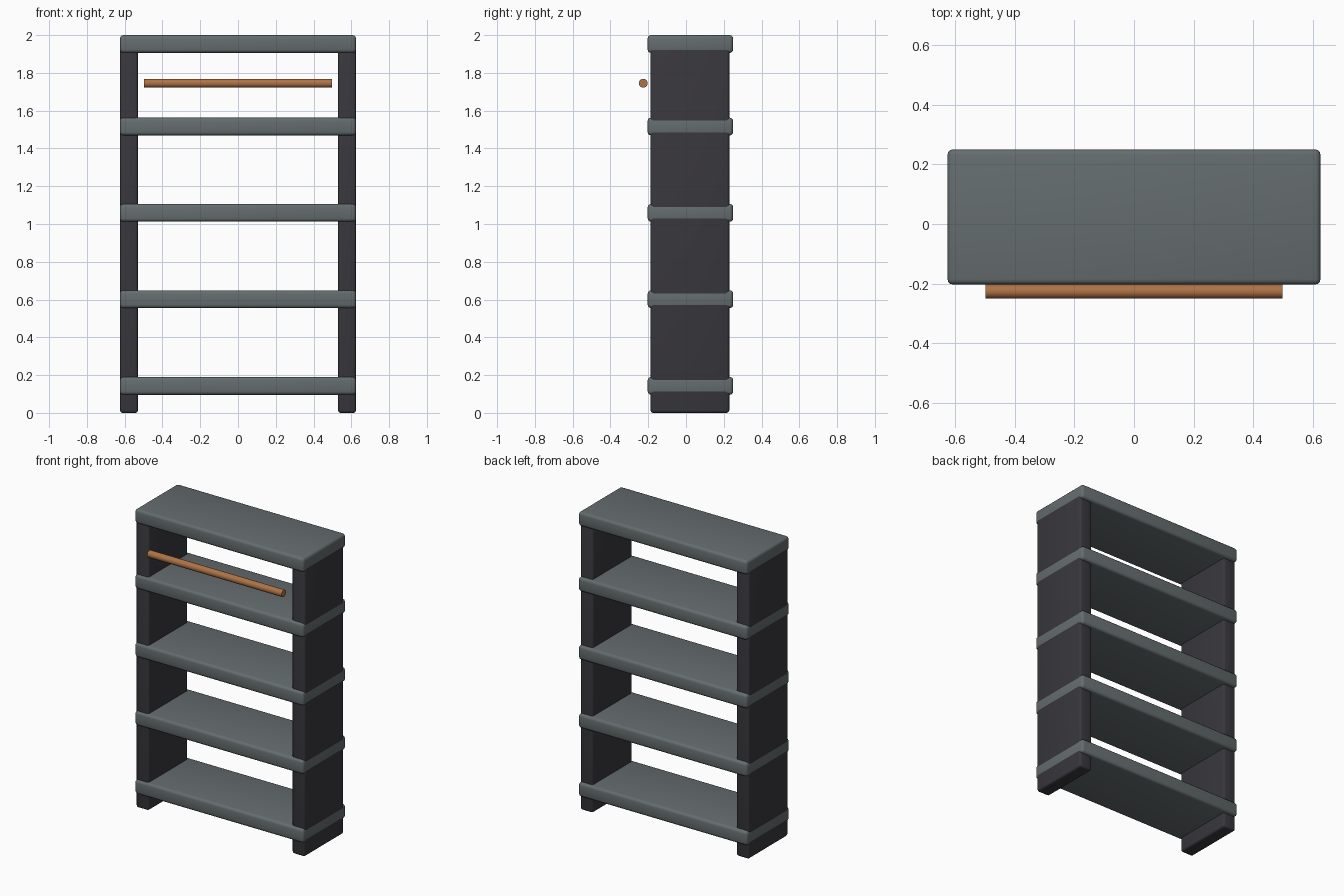
import bpy, math

if "Cube" in bpy.data.objects:
    bpy.data.objects.remove(bpy.data.objects["Cube"])


def material(name, rgb):
    m = bpy.data.materials.new(name)
    m.diffuse_color = (*rgb, 1.0)
    m.use_nodes = True
    m.node_tree.nodes["Principled BSDF"].inputs["Base Color"].default_value = m.diffuse_color
    return m


SHELF = material("slate grey", (0.13, 0.152, 0.157))
PANEL = material("charcoal", (0.04, 0.038, 0.045))
ROD = material("copper brown", (0.42, 0.17, 0.06))


def finish(ob, name, mat):
    ob.name = name
    ob.data.materials.append(mat)
    bpy.ops.object.shade_smooth_by_angle(angle=math.radians(35))


def rounded_box(name, lo, hi, bevel, mat):
    centre = [(a + b) / 2 for a, b in zip(lo, hi)]
    bpy.ops.mesh.primitive_cube_add(size=1, location=centre)
    ob = bpy.context.object
    ob.scale = [b - a for a, b in zip(lo, hi)]
    bpy.ops.object.transform_apply(location=False, rotation=False, scale=True)
    mod = ob.modifiers.new("rounded edges", "BEVEL")
    mod.width = bevel
    mod.segments = 3
    bpy.ops.object.modifier_apply(modifier=mod.name)
    finish(ob, name, mat)


# Five shelves, the top one closing the frame
for i, z in enumerate((0.143, 0.602, 1.059, 1.516, 1.953)):
    rounded_box(f"shelf_{i + 1}", (-0.625, -0.203, z - 0.047),
                (0.625, 0.25, z + 0.047), 0.018, SHELF)

# Side panels, set a hair inside the shelf ends
for name, s in (("left_panel", -1), ("right_panel", 1)):
    x0, x1 = sorted((s * 0.53, s * 0.6245))
    rounded_box(name, (x0, -0.188, 0), (x1, 0.229, 1.96), 0.014, PANEL)

# Front hanging rod
bpy.ops.mesh.primitive_cylinder_add(
    vertices=24, radius=0.0235, depth=0.995,
    location=(0, -0.2265, 1.745), rotation=(0, math.pi / 2, 0))
finish(bpy.context.object, "hanging_rod", ROD)
